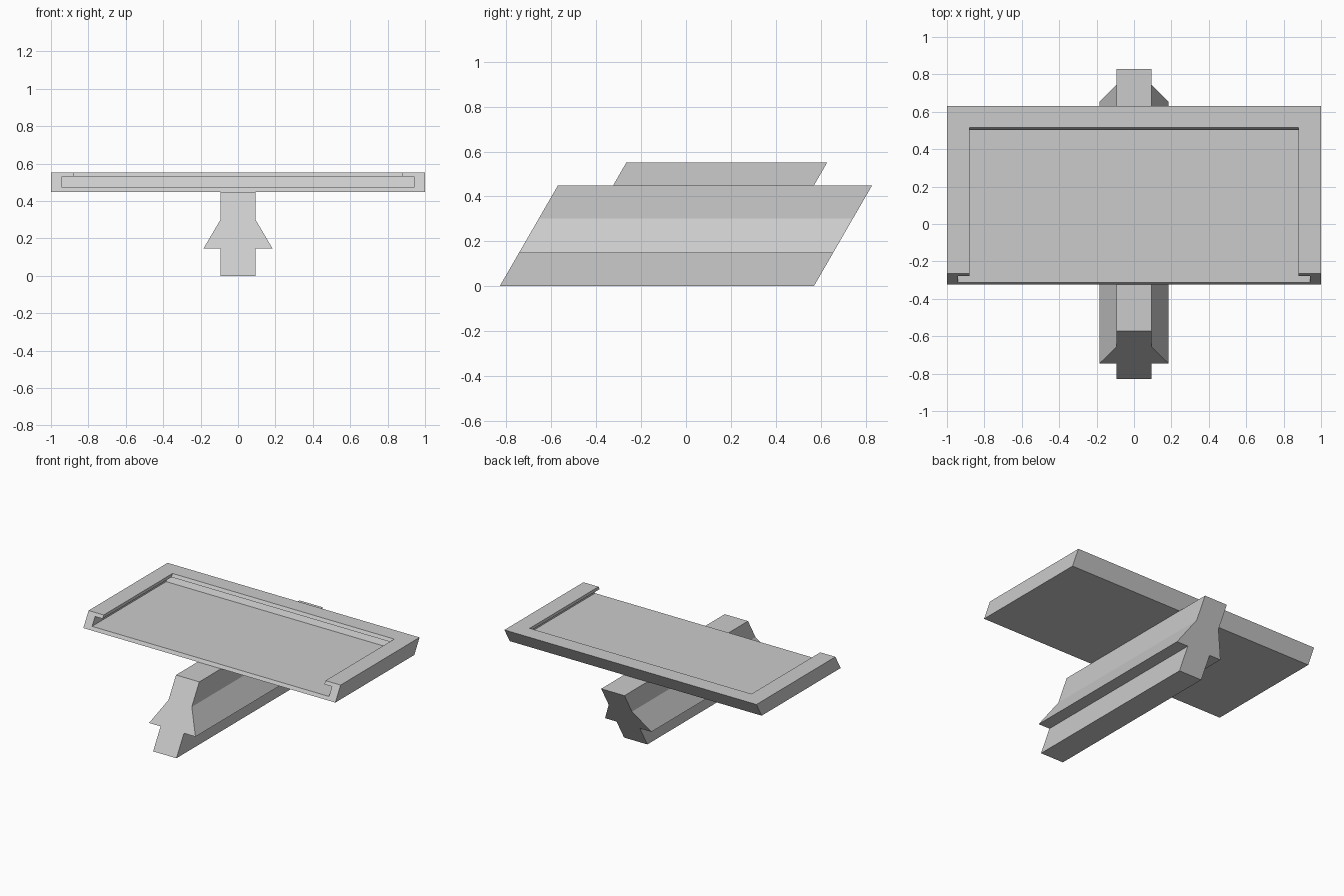
import bpy
import bmesh
import math
from mathutils import Matrix

cube = bpy.data.objects.get("Cube")
if cube:
    bpy.data.objects.remove(cube, do_unlink=True)

# Everything leans back by 30 degrees: y shifts with height
LEAN = Matrix.Identity(4)
LEAN[1][2] = math.tan(math.radians(30))

grey = bpy.data.materials.new("light_grey")
grey.use_nodes = True
colour = (0.6, 0.6, 0.6, 1)
grey.diffuse_color = colour
grey.node_tree.nodes["Principled BSDF"].inputs["Base Color"].default_value = colour


def leaning_prism(name, half_profile, front, back):
    """Mirror a right-hand (x, z) outline, extrude it along y and lean it."""
    outline = half_profile + [(-x, z) for x, z in reversed(half_profile)]
    bm = bmesh.new()
    face = bm.faces.new([bm.verts.new((x, front, z)) for x, z in outline])
    ext = bmesh.ops.extrude_face_region(bm, geom=[face])
    moved = [v for v in ext["geom"] if isinstance(v, bmesh.types.BMVert)]
    bmesh.ops.translate(bm, verts=moved, vec=(0, back - front, 0))
    bmesh.ops.transform(bm, matrix=LEAN, verts=bm.verts)
    bmesh.ops.recalc_face_normals(bm, faces=bm.faces)
    mesh = bpy.data.meshes.new(name)
    bm.to_mesh(mesh)
    bm.free()
    mesh.materials.append(grey)
    obj = bpy.data.objects.new(name, mesh)
    bpy.context.collection.objects.link(obj)
    return obj


def box(name, half_width, bottom, top, front, back):
    return leaning_prism(name, [(half_width, bottom), (half_width, top)], front, back)


# Arrow-shaped support rail
leaning_prism("support_rail",
              [(0.0925, 0), (0.0925, 0.147), (0.184, 0.147), (0.0925, 0.302), (0.0925, 0.449)],
              -0.83, 0.57)

# Tray with an undercut slot that is open at the front and top
tray = box("tray", 1.0, 0.449, 0.552, -0.584, 0.311)
cutters = [box("slot_cutter", 0.94, 0.472, 0.53, -0.8, 0.256),
           box("opening_cutter", 0.88, 0.5, 0.7, -0.8, 0.196)]
for cutter in cutters:
    cutter.hide_render = True
    cut = tray.modifiers.new(cutter.name, "BOOLEAN")
    cut.operation = "DIFFERENCE"
    cut.solver = "EXACT"
    cut.object = cutter

# Keep the cut shape and drop the cutters
bpy.context.view_layer.update()
cut_mesh = bpy.data.meshes.new_from_object(
    tray.evaluated_get(bpy.context.evaluated_depsgraph_get()))
tray.modifiers.clear()
tray.data = cut_mesh
for cutter in cutters:
    bpy.data.objects.remove(cutter, do_unlink=True)
